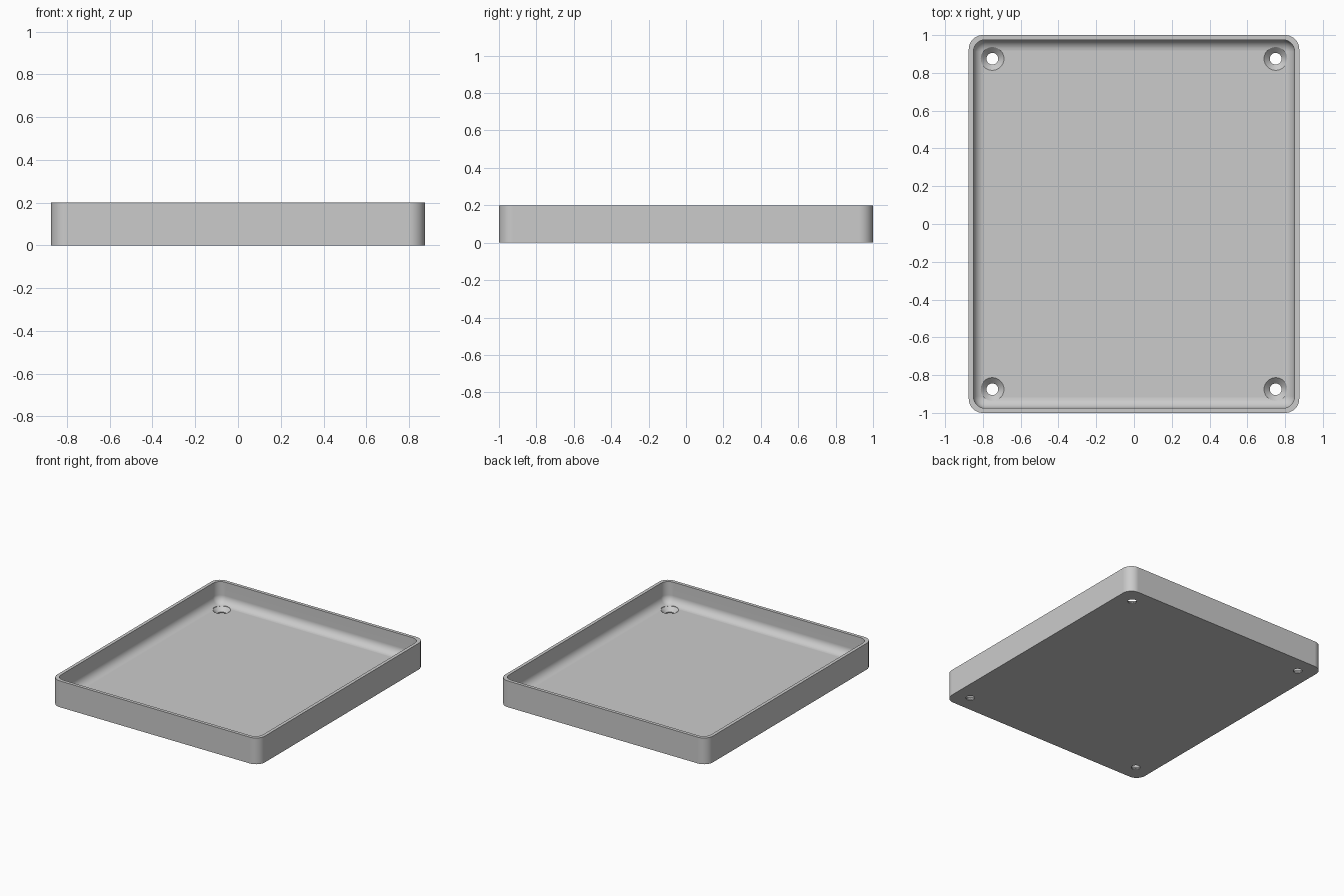
import bpy, bmesh
from math import sin, cos, pi

if "Cube" in bpy.data.objects:
    bpy.data.objects.remove(bpy.data.objects["Cube"])

HX, HY, HEIGHT = 0.875, 1.0, 0.2
WALL, FLOOR, CORNER, FILLET = 0.025, 0.0375, 0.075, 0.06
SEG = 10

grey = bpy.data.materials.new("plain_grey")
grey.use_nodes = True
grey.diffuse_color = (0.6, 0.6, 0.6, 1)
grey.node_tree.nodes["Principled BSDF"].inputs["Base Color"].default_value = (0.6, 0.6, 0.6, 1)


def ring(bm, inset, radius, z):
    """Rounded rectangle of vertices, set in from the outer wall."""
    cx, cy = HX - inset - radius, HY - inset - radius
    verts = []
    for q, (sx, sy) in enumerate([(1, 1), (-1, 1), (-1, -1), (1, -1)]):
        for i in range(SEG + 1):
            a = (q + i / SEG) * pi / 2
            verts.append(bm.verts.new((sx * cx + radius * cos(a), sy * cy + radius * sin(a), z)))
    return verts


def skin(bm, rings):
    """Join successive rings with quads and cap both ends."""
    for a, b in zip(rings, rings[1:]):
        n = len(a)
        for i in range(n):
            j = (i + 1) % n
            bm.faces.new((a[i], a[j], b[j], b[i]))
    bm.faces.new(rings[0][::-1])
    bm.faces.new(rings[-1])


def make_object(name, bm):
    bmesh.ops.recalc_face_normals(bm, faces=bm.faces)
    mesh = bpy.data.meshes.new(name)
    bm.to_mesh(mesh)
    bm.free()
    mesh.materials.append(grey)
    ob = bpy.data.objects.new(name, mesh)
    bpy.context.collection.objects.link(ob)
    return ob


# Tray shell: outer wall, rim, inner wall and filleted floor
bm = bmesh.new()
inner_corner = FILLET + 0.002
rings = [ring(bm, 0, CORNER, 0), ring(bm, 0, CORNER, HEIGHT),
         ring(bm, WALL, inner_corner, HEIGHT)]
for i in range(SEG + 1):
    a = i / SEG * pi / 2
    step = FILLET * (1 - cos(a))
    rings.append(ring(bm, WALL + step, inner_corner - step, FLOOR + FILLET * (1 - sin(a))))
skin(bm, rings)
tray = make_object("tray", bm)

# Countersunk screw holes, one in each corner
PROFILE = [(0.031, -0.05), (0.031, 0.0075), (0.0615, FLOOR), (0.0615, HEIGHT)]
cutters = []
for x in (-0.75, 0.75):
    for y in (-0.875, 0.875):
        bm = bmesh.new()
        skin(bm, [[bm.verts.new((x + r * cos(k * pi / 20), y + r * sin(k * pi / 20), z))
                   for k in range(40)] for r, z in PROFILE])
        cutter = make_object("screw_hole_cutter", bm)
        cutter.hide_render = True
        cutters.append(cutter)
        cut = tray.modifiers.new("screw_hole", 'BOOLEAN')
        cut.operation = 'DIFFERENCE'
        cut.solver = 'EXACT'
        cut.object = cutter

# Keep the cut mesh and drop the cutters
graph = bpy.context.evaluated_depsgraph_get()
cut_mesh = bpy.data.meshes.new_from_object(tray.evaluated_get(graph))
tray.modifiers.clear()
tray.data = cut_mesh
for cutter in cutters:
    bpy.data.objects.remove(cutter)

# Smooth the rounded parts, keep the flat faces flat
for ob in bpy.context.selected_objects:
    ob.select_set(False)
tray.select_set(True)
bpy.context.view_layer.objects.active = tray
bpy.ops.object.shade_smooth_by_angle(angle=pi / 6)
weighted = tray.modifiers.new("flat_normals", 'WEIGHTED_NORMAL')
weighted.keep_sharp = True
